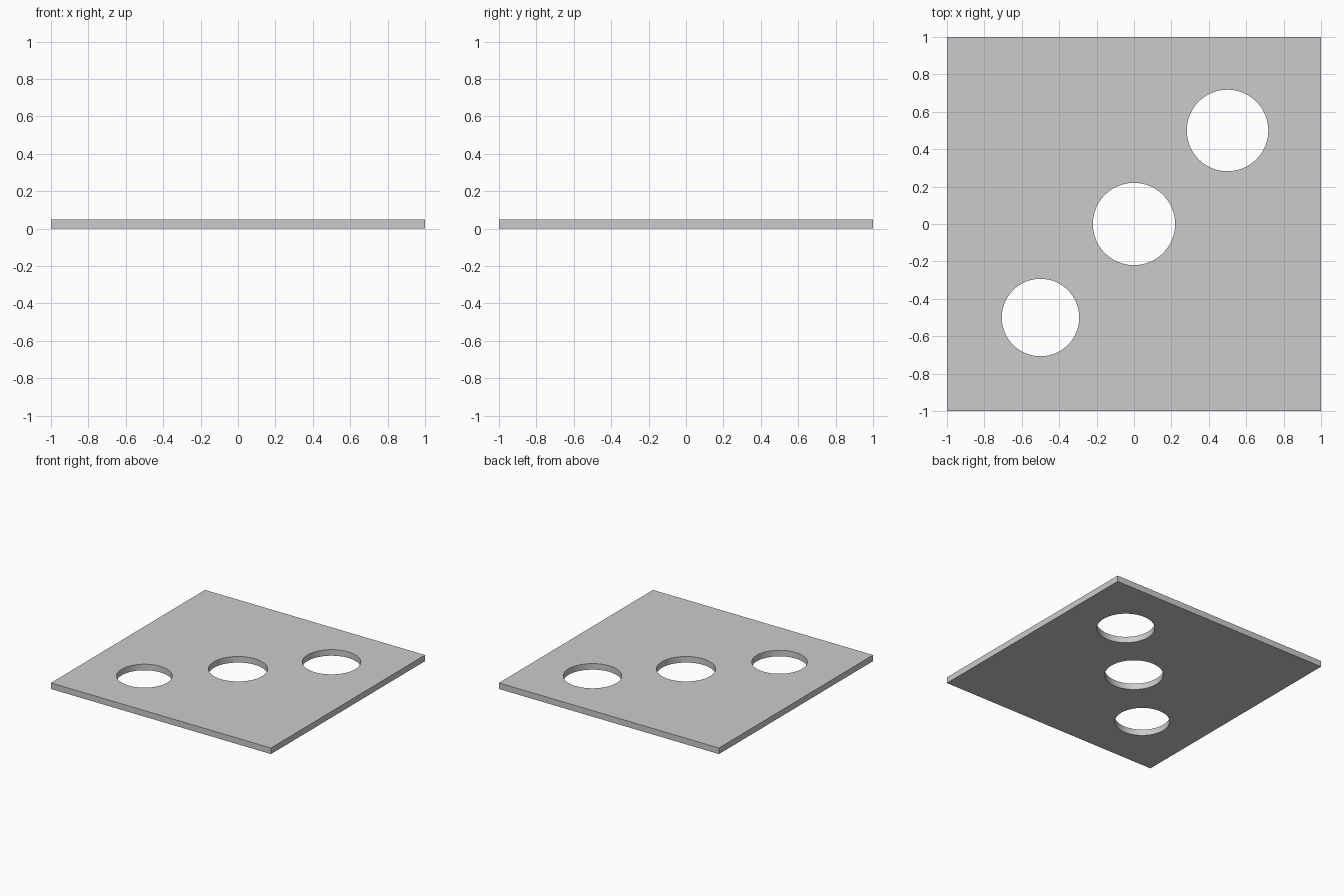
import bpy
import math

if "Cube" in bpy.data.objects:
    bpy.data.objects.remove(bpy.data.objects["Cube"])

THICKNESS = 0.05
# (x, y, radius) of each round opening
HOLES = [(-0.5, -0.5, 0.207), (0.0, 0.0, 0.22), (0.5, 0.5, 0.218)]

# Square plate resting on the ground
bpy.ops.mesh.primitive_cube_add(size=1, location=(0, 0, THICKNESS / 2))
plate = bpy.context.object
plate.name = "plate"
plate.scale = (2, 2, THICKNESS)
bpy.ops.object.transform_apply(location=True, rotation=False, scale=True)


def cut_hole(x, y, radius):
    """Drill a round opening straight through the plate."""
    bpy.ops.mesh.primitive_cylinder_add(
        vertices=64, radius=radius, depth=THICKNESS * 4,
        location=(x, y, THICKNESS / 2))
    cutter = bpy.context.object
    cutter.name = "hole_cutter"
    cutter.hide_render = True
    mod = plate.modifiers.new("hole", 'BOOLEAN')
    mod.operation = 'DIFFERENCE'
    mod.solver = 'EXACT'
    mod.object = cutter
    bpy.ops.object.select_all(action='DESELECT')
    plate.select_set(True)
    bpy.context.view_layer.objects.active = plate
    bpy.ops.object.modifier_apply(modifier=mod.name)
    bpy.data.objects.remove(cutter, do_unlink=True)


# Diagonal row of three holes
for hole in HOLES:
    cut_hole(*hole)

# Smooth hole walls, crisp rims and plate edges
bpy.ops.object.shade_smooth_by_angle(angle=math.radians(30))
